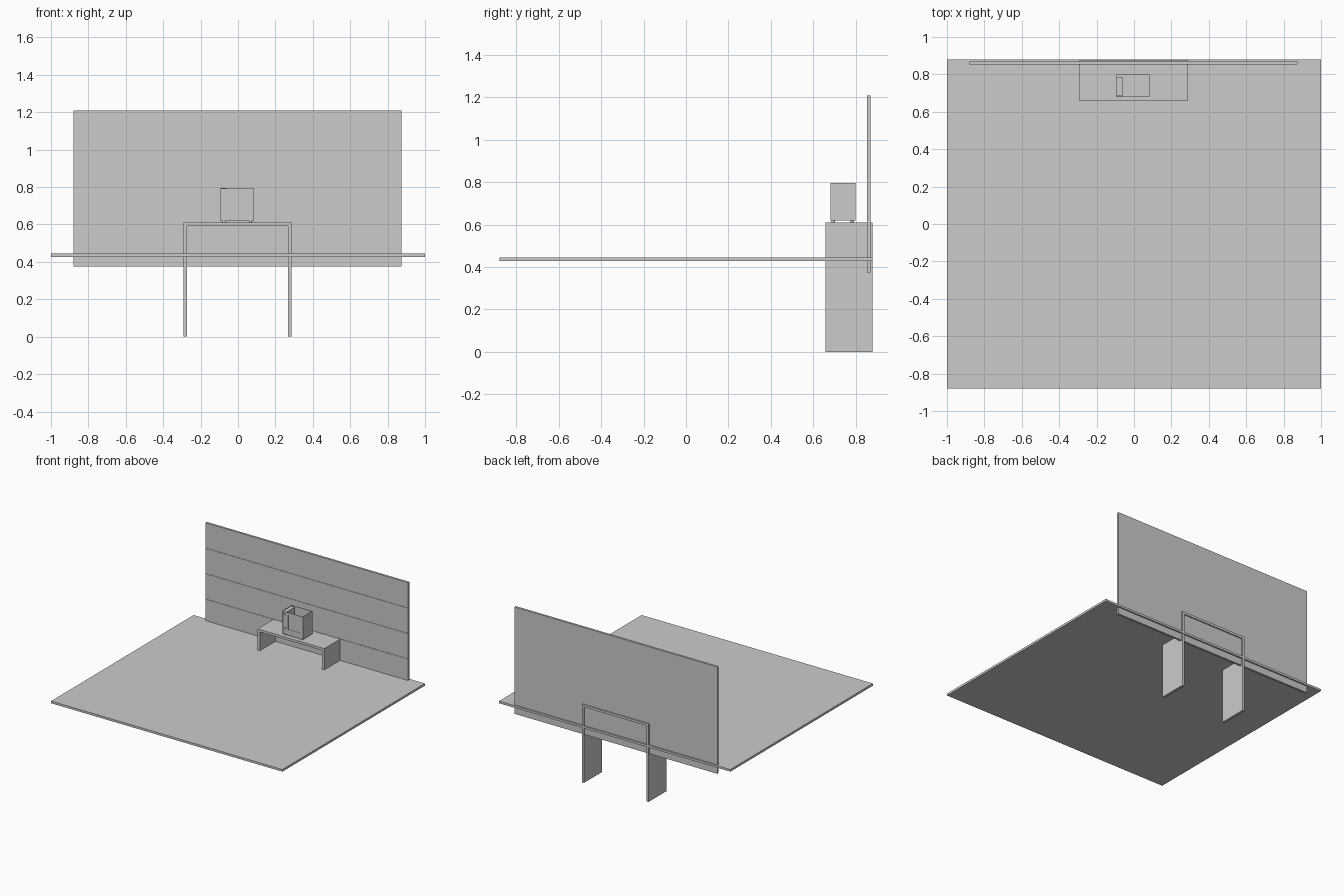
import bpy, bmesh
from mathutils import Matrix, Vector

if "Cube" in bpy.data.objects:
    bpy.data.objects.remove(bpy.data.objects["Cube"])


def build(name, boxes, rods=()):
    """One object from boxes (x0,x1,y0,y1,z0,z1) and rods (x,y,z,radius,depth,axis)."""
    bm = bmesh.new()
    for x0, x1, y0, y1, z0, z1 in boxes:
        m = Matrix.Translation(((x0 + x1) / 2, (y0 + y1) / 2, (z0 + z1) / 2))
        m = m @ Matrix.Diagonal((x1 - x0, y1 - y0, z1 - z0, 1))
        bmesh.ops.create_cube(bm, size=1, matrix=m)
    for x, y, z, r, d, axis in rods:
        rot = Matrix.Rotation(1.5707963, 4, 'X') if axis == 'Y' else Matrix()
        bmesh.ops.create_cone(bm, cap_ends=True, segments=16, radius1=r, radius2=r,
                              depth=d, matrix=Matrix.Translation((x, y, z)) @ rot)
    me = bpy.data.meshes.new(name)
    bm.to_mesh(me)
    bm.free()
    ob = bpy.data.objects.new(name, me)
    bpy.context.collection.objects.link(ob)
    return ob


# Floor slab
build("floor", [(-1, 1, -0.88, 0.88, 0.427, 0.444)])

# Back wall: backing sheet and horizontal planks separated by narrow grooves
WX0, WX1 = -0.879, 0.874
build("wall_backing", [(WX0, WX1, 0.855, 0.869, 0.374, 1.209)])
seams = [1.209, 1.011, 0.812, 0.613, 0.414, 0.374]
gap = 0.0015
build("wall_planks", [(WX0, WX1, 0.852, 0.855,
                       lo + (gap if lo > 0.374 else 0),
                       hi - (gap if hi < 1.209 else 0))
                      for hi, lo in zip(seams, seams[1:])])

# Bench: top board and two full-depth side panels
TX0, TX1, TY0, TY1, T = -0.291, 0.286, 0.658, 0.878, 0.019
build("bench_top", [(TX0, TX1, TY0, TY1, 0.61 - T, 0.61)])
build("bench_left_leg", [(TX0, TX0 + T, TY0, TY1, 0, 0.61 - T)])
build("bench_right_leg", [(TX1 - T, TX1, TY0, TY1, 0, 0.61 - T)])

# Television cabinet: open-topped thin shell
X0, X1, Y0, Y1, Z0, Z1 = -0.093, 0.084, 0.68, 0.798, 0.618, 0.796
t = 0.002
build("tv_cabinet", [
    (X0, X0 + t, Y0, Y1, Z0, Z1),
    (X1 - t, X1, Y0, Y1, Z0, Z1),
    (X0, X1, Y1 - t, Y1, Z0, Z1),
    (X0, X1, Y0, Y1, Z0, Z0 + t)])

# Front frame around the screen opening
PX, SX0, SX1, SZ0, SZ1 = -0.061, -0.043, 0.066, 0.664, 0.776
build("tv_front_frame", [
    (PX, SX0, Y0, Y0 + t, Z0, Z1),
    (SX1, X1, Y0, Y0 + t, Z0, Z1),
    (SX0, SX1, Y0, Y0 + t, Z0, SZ0),
    (SX0, SX1, Y0, Y0 + t, SZ1, Z1)])
build("tv_screen", [(SX0 - 0.004, SX1 + 0.004, Y0 + 0.006, Y0 + 0.008,
                     SZ0 - 0.004, SZ1 + 0.004)])

# Control panel compartment with knobs and slider
build("tv_control_panel", [(X0, PX, Y0 + 0.004, 0.787, Z0 + 0.003, Z1 - 0.004)])
build("tv_knobs", [(-0.088, -0.066, Y0, Y0 + 0.005, 0.661, 0.666)],
      [(-0.077, Y0 + 0.003, 0.767, 0.010, 0.006, 'Y')])

# Feet
build("tv_feet", [], [(x, y, 0.614, 0.008, 0.01, 'Z')
                      for x in (-0.075, 0.066) for y in (0.694, 0.784)])
